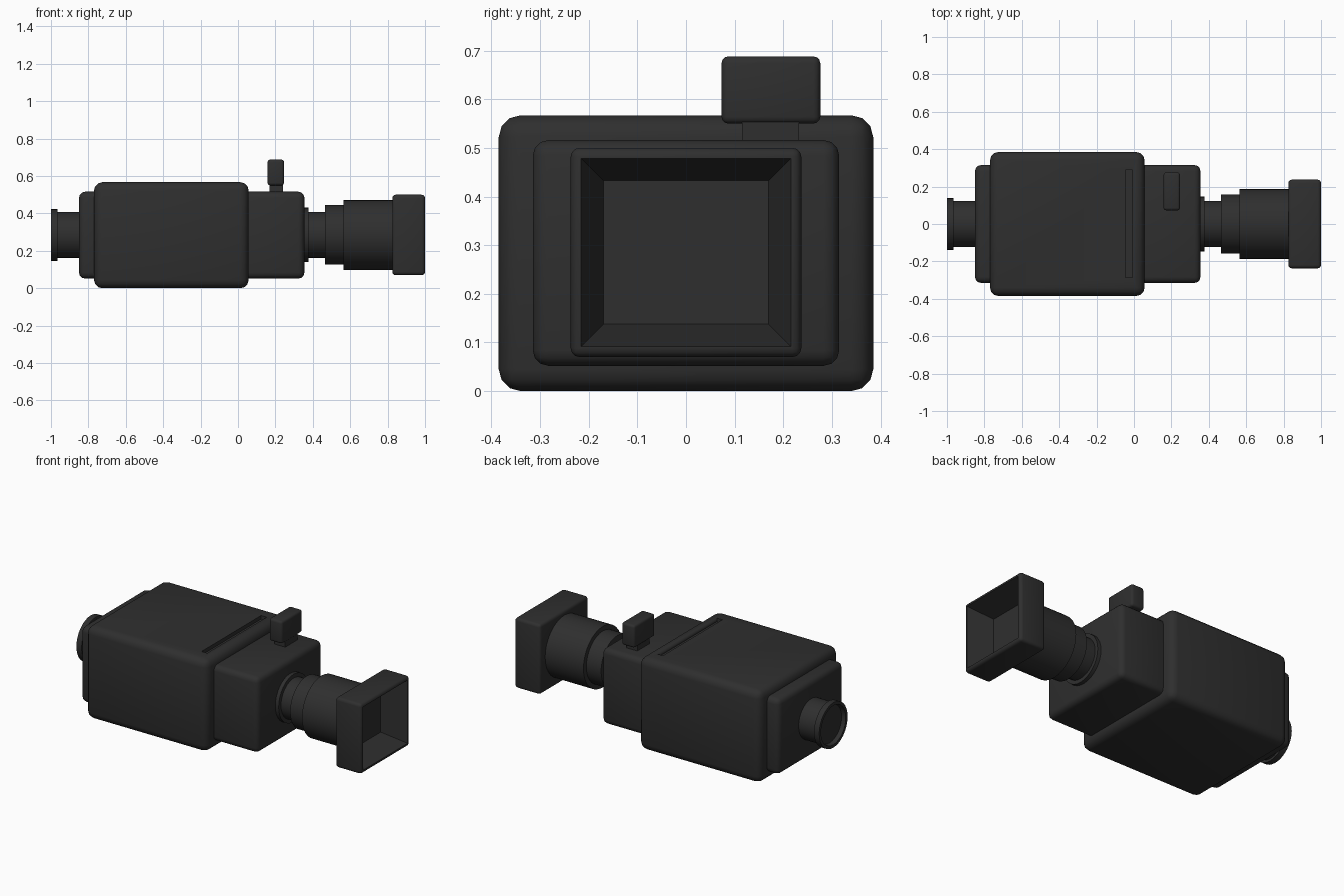
import bpy, bmesh, math
from mathutils import Vector

if "Cube" in bpy.data.objects:
    bpy.data.objects.remove(bpy.data.objects["Cube"])

AXIS_Z = 0.285
dark = bpy.data.materials.new("dark_casing")
dark.diffuse_color = (0.028, 0.028, 0.028, 1)
dark.use_nodes = True
dark.node_tree.nodes["Principled BSDF"].inputs["Base Color"].default_value = dark.diffuse_color


def finish(name, bm, angle=35):
    bmesh.ops.recalc_face_normals(bm, faces=bm.faces[:])
    me = bpy.data.meshes.new(name)
    bm.to_mesh(me)
    bm.free()
    me.materials.append(dark)
    ob = bpy.data.objects.new(name, me)
    bpy.context.collection.objects.link(ob)
    bpy.ops.object.select_all(action='DESELECT')
    ob.select_set(True)
    bpy.context.view_layer.objects.active = ob
    bpy.ops.object.shade_smooth_by_angle(angle=math.radians(angle))
    return ob


def rounded_box(x, y, z, radius=0.0, segments=3):
    bm = bmesh.new()
    bmesh.ops.create_cube(bm, size=1)
    lo, hi = Vector((x[0], y[0], z[0])), Vector((x[1], y[1], z[1]))
    for v in bm.verts:
        v.co = Vector(lo[i] + (v.co[i] + 0.5) * (hi[i] - lo[i]) for i in range(3))
    if radius:
        bmesh.ops.bevel(bm, geom=bm.edges[:], offset=radius, segments=segments,
                        profile=0.5, affect='EDGES')
    return bm


def lathe(name, profile, steps=32):
    # profile is (x, radius), turned about the optical axis
    bm = bmesh.new()
    verts = [bm.verts.new((x, 0, AXIS_Z + r)) for x, r in profile]
    edges = [bm.edges.new(p) for p in zip(verts, verts[1:])]
    bmesh.ops.spin(bm, geom=verts + edges, cent=(0, 0, AXIS_Z), axis=(1, 0, 0),
                   angle=math.tau, steps=steps)
    bmesh.ops.remove_doubles(bm, verts=bm.verts[:], dist=1e-5)
    return finish(name, bm)


# Main housing with a slot across its top
body = finish("main_housing", rounded_box((-0.77, 0.057), (-0.385, 0.385), (0, 0.567), 0.045))
slot = finish("slot_cutter", rounded_box((-0.046, -0.008), (-0.287, 0.29), (0.545, 0.62)))
slot.hide_render = True
slot.hide_set(True)
cut = body.modifiers.new("slot", 'BOOLEAN')
cut.operation = 'DIFFERENCE'
cut.object = slot
cut.solver = 'EXACT'

# Smaller blocks at each end
finish("front_block", rounded_box((0.0, 0.355), (-0.315, 0.315), (0.052, 0.516), 0.032))
finish("rear_block", rounded_box((-0.85, -0.7), (-0.315, 0.315), (0.052, 0.516), 0.032))

# Rear eyepiece with a shallow recess
lathe("eyepiece", [(-0.975, 0), (-0.975, 0.115), (-1.0, 0.12), (-1.0, 0.138),
                   (-0.965, 0.138), (-0.965, 0.123), (-0.83, 0.123), (-0.83, 0)])

# Stepped lens barrel
lathe("lens_barrel", [(0.34, 0), (0.34, 0.146), (0.378, 0.146), (0.378, 0.123),
                      (0.465, 0.123), (0.465, 0.159), (0.565, 0.159),
                      (0.565, 0.187), (0.835, 0.187), (0.835, 0)])

# Square lens hood with a tapering opening
bm = rounded_box((0.825, 1.0), (-0.237, 0.237), (0.07, 0.5), 0.018)
front = max(bm.faces, key=lambda f: f.normal.x * f.calc_area())
bmesh.ops.inset_region(bm, faces=[front], thickness=0.005)
bmesh.ops.inset_region(bm, faces=[front], thickness=0.065, depth=-0.15)
finish("lens_hood", bm, 30)

# Sight on a short stem
finish("sight_stem", rounded_box((0.168, 0.24), (0.115, 0.232), (0.48, 0.58)))
finish("sight_head", rounded_box((0.158, 0.246), (0.073, 0.276), (0.55, 0.688), 0.014))
